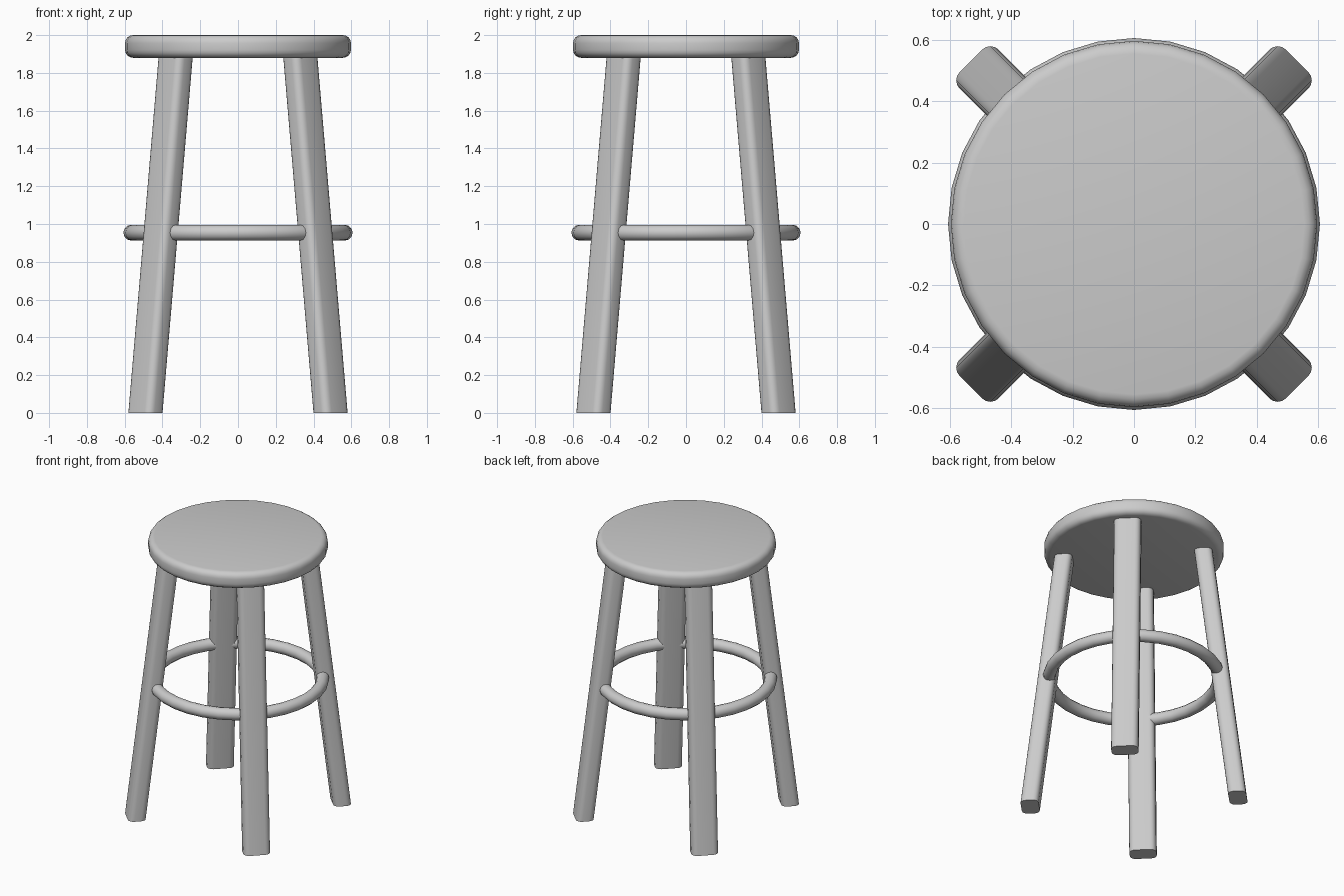
import bpy, bmesh, math

if "Cube" in bpy.data.objects:
    bpy.data.objects.remove(bpy.data.objects["Cube"])

def finish(bm, name, angle=40):
    bmesh.ops.recalc_face_normals(bm, faces=bm.faces)
    me = bpy.data.meshes.new(name)
    bm.to_mesh(me)
    bm.free()
    ob = bpy.data.objects.new(name, me)
    bpy.context.collection.objects.link(ob)
    bpy.ops.object.select_all(action='DESELECT')
    ob.select_set(True)
    bpy.context.view_layer.objects.active = ob
    bpy.ops.object.shade_smooth_by_angle(angle=math.radians(angle))
    return ob

def rounded_rect(hx, hy, r, steps=4):
    pts = []
    for i, (sx, sy) in enumerate([(1, 1), (-1, 1), (-1, -1), (1, -1)]):
        for k in range(steps + 1):
            a = math.radians(90 * (i + k / steps))
            pts.append((sx * (hx - r) + r * math.cos(a), sy * (hy - r) + r * math.sin(a)))
    return pts

# Seat: disc with rounded rim
SEAT_R, Z0, Z1, RIM = 0.598, 1.88, 2.0, 0.042
bm = bmesh.new()
profile = [(SEAT_R - RIM + RIM * math.cos(math.radians(a)),
            (Z0 + RIM if a <= 0 and i < 5 else Z1 - RIM) + RIM * math.sin(math.radians(a)))
           for i, a in enumerate([-90, -67.5, -45, -22.5, 0, 0, 22.5, 45, 67.5, 90])]
N = 32
rings = [[bm.verts.new((r * math.cos(2 * math.pi * j / N), r * math.sin(2 * math.pi * j / N), z))
          for j in range(N)] for r, z in profile]
for a, b in zip(rings, rings[1:]):
    for j in range(N):
        k = (j + 1) % N
        bm.faces.new((a[j], a[k], b[k], b[j]))
bm.faces.new(rings[0][::-1])
bm.faces.new(rings[-1])
finish(bm, "seat")

# Legs: rounded-rectangle bars splayed along the diagonals, cut level at the floor
TOP = 1.89
section = rounded_rect(0.06, 0.09, 0.038)
names = ["back_right_leg", "back_left_leg", "front_left_leg", "front_right_leg"]
for i, name in enumerate(names):
    a = math.radians(45 + 90 * i)
    c, s = math.cos(a), math.sin(a)
    bm = bmesh.new()
    loops = []
    for z, radial in ((0, 0.693), (TOP, 0.466)):
        loops.append([bm.verts.new(((radial + u) * c - v * s, (radial + u) * s + v * c, z))
                      for u, v in section])
    n = len(section)
    for j in range(n):
        k = (j + 1) % n
        bm.faces.new((loops[0][j], loops[0][k], loops[1][k], loops[1][j]))
    bm.faces.new(loops[0][::-1])
    bm.faces.new(loops[1])
    finish(bm, name)

# Foot ring passing through the legs
bpy.ops.mesh.primitive_torus_add(location=(0, 0, 0.954), major_radius=0.565, minor_radius=0.042,
                                 major_segments=32, minor_segments=12)
ring = bpy.context.object
ring.name = "foot_ring"
bpy.ops.object.shade_smooth_by_angle(angle=math.radians(40))
